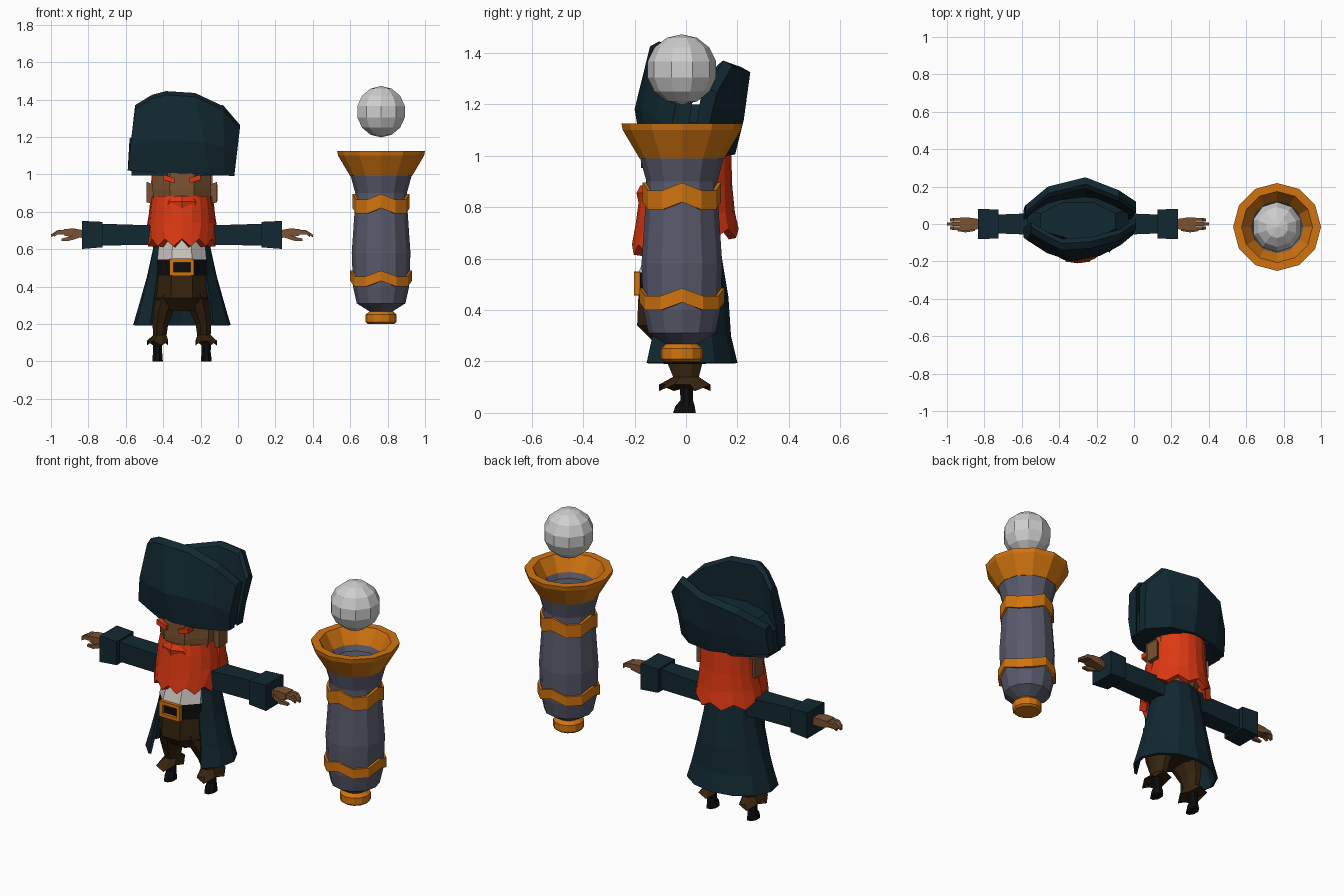
import bpy, bmesh
from math import sin, cos, radians, pi

if "Cube" in bpy.data.objects:
    bpy.data.objects.remove(bpy.data.objects["Cube"])


def material(name, r, g, b):
    m = bpy.data.materials.new(name)
    m.use_nodes = True
    m.diffuse_color = (r, g, b, 1)
    bsdf = next(n for n in m.node_tree.nodes if n.type == 'BSDF_PRINCIPLED')
    bsdf.inputs["Base Color"].default_value = (r, g, b, 1)
    return m


NAVY = material("navy cloth", .006, .021, .031)
RED = material("red hair", .72, .04, .006)
SKIN = material("brown skin", .2, .085, .031)
BROWN = material("dark brown cloth", .037, .017, .005)
BLACK = material("black leather", .004, .004, .004)
ORANGE = material("orange brass", .64, .175, .005)
IRON = material("blue grey iron", .1, .103, .148)
SILVER = material("light grey metal", .62, .62, .62)
WHITE = material("off white shirt", .56, .52, .5)
CX = -.30          # centre of the figure
GX, GY = .765, -.016   # centre of the cannon


def loft(name, rings, mats, closed=True, cap=True, thick=0):
    """Skin a list of point rings; mats is one material or one per band."""
    per_band = isinstance(mats, list)
    slots = list(dict.fromkeys(mats)) if per_band else [mats]
    me = bpy.data.meshes.new(name)
    for m in slots:
        me.materials.append(m)
    bm = bmesh.new()
    vs = [[bm.verts.new(p) for p in ring] for ring in rings]
    n = len(vs[0])
    for k in range(len(vs) - 1):
        for i in range(n if closed else n - 1):
            j = (i + 1) % n
            f = bm.faces.new((vs[k][i], vs[k][j], vs[k + 1][j], vs[k + 1][i]))
            f.material_index = slots.index(mats[k]) if per_band else 0
    if cap:
        bm.faces.new(vs[0])
        f = bm.faces.new(vs[-1])
        f.material_index = slots.index(mats[-1]) if per_band else 0
    bmesh.ops.recalc_face_normals(bm, faces=bm.faces)
    bm.to_mesh(me)
    bm.free()
    ob = bpy.data.objects.new(name, me)
    bpy.context.collection.objects.link(ob)
    if thick:
        mod = ob.modifiers.new("thickness", 'SOLIDIFY')
        mod.thickness = thick
        mod.offset = -1
    return ob


def octagon(cx, cy, z, rx, ry, jag=0):
    """Eight-sided ring with flat sides facing the axes."""
    k = 1 / cos(pi / 8)
    return [(CX + cx + rx * k * cos(pi / 8 + i * pi / 4),
             cy + ry * k * sin(pi / 8 + i * pi / 4), z + jag * (i % 2)) for i in range(8)]


def rect_x(x, y, z, hy, hz):
    """Rectangular ring across the x axis."""
    return [(CX + x, y + a * hy, z + b * hz) for a, b in ((-1, -1), (1, -1), (1, 1), (-1, 1))]


def box(name, x0, x1, y, z, hy, hz, mat):
    return loft(name, [rect_x(x0, y, z, hy, hz), rect_x(x1, y, z, hy, hz)], mat)


def lathe(name, profile, mats, zig=0, cap=True):
    """Twelve-sided turned part; zig raises every third corner."""
    rings = [[(GX + r * cos(i * pi / 6), GY + r * sin(i * pi / 6), z + (0 if i % 3 else zig))
              for i in range(12)] for r, z in profile]
    return loft(name, rings, mats, cap=cap)


def shell(name, rows, centre, n, mat, jag=0, thick=.02):
    """Open wrap around the figure; rows are (z, rx, ry, cy, half angle)."""
    rings = []
    for k, (z, rx, ry, cy, h) in enumerate(rows):
        ts = [radians(centre + h * (2 * i / n - 1)) for i in range(n + 1)]
        rings.append([(CX + rx * sin(t), cy - ry * cos(t),
                       z + (jag * (i % 2) if k == len(rows) - 1 else 0))
                      for i, t in enumerate(ts)])
    return loft(name, rings, mat, closed=False, cap=False, thick=thick)


# Cannon: barrel, flared muzzle with bore, zigzag bands, end knob
lathe("cannon_barrel", [(.05, .26), (.13, .31), (.15, .40), (.157, .58), (.142, .80),
                        (.138, .90), (.165, 1.0)], IRON)
lathe("cannon_muzzle", [(.165, .99), (.23, 1.10), (.235, 1.125), (.19, 1.125), (.14, 1.04),
                        (.125, 1.01)], [ORANGE] * 4 + [IRON])
for label, z, r, h in (("lower", .40, .165, .055), ("upper", .79, .153, .075)):
    lathe(label + "_band", [(r - .03, z), (r, z), (r, z + h), (r - .03, z + h)], ORANGE, zig=.03)
lathe("cannon_knob", [(.07, .2), (.082, .21), (.082, .25), (.06, .27)], ORANGE)

# Cannon ball
me = bpy.data.meshes.new("cannon_ball")
bm = bmesh.new()
bmesh.ops.create_uvsphere(bm, u_segments=10, v_segments=7, radius=.137)
bmesh.ops.translate(bm, verts=bm.verts, vec=(GX, GY, 1.335))
bm.to_mesh(me)
bm.free()
me.materials.append(SILVER)
bpy.context.collection.objects.link(bpy.data.objects.new("cannon_ball", me))

# Torso: trousers, belt and shirt
loft("torso", [octagon(0, -.02, .27, .10, .10), octagon(0, -.04, .34, .138, .15),
               octagon(0, -.045, .46, .137, .14), octagon(0, -.045, .545, .132, .14),
               octagon(0, -.03, .66, .115, .11), octagon(0, 0, .75, .09, .08)],
     [BROWN, BROWN, BLACK, WHITE, WHITE])
for s in (-1, 1):
    box("buckle_side", s * .045, s * .066, -.19, .503, .012, .045, ORANGE)
    box("buckle_bar", -.05, .05, -.19, .503 + s * .036, .012, .01, ORANGE)

# Long coat open at the front
shell("coat", [(.755, .09, .08, .01, 140), (.70, .15, .115, .005, 135), (.60, .158, .14, 0, 130),
               (.45, .19, .165, 0, 135), (.3, .232, .175, 0, 138), (.195, .262, .2, 0, 140)],
      180, 10, NAVY, thick=.015)

for s, side in ((-1, "right"), (1, "left")):
    # Legs with ragged cuffs, and boots
    loft(side + "_leg", [octagon(s * .07, -.02, .36, .068, .13), octagon(s * .1, -.015, .27, .058, .095),
                         octagon(s * .115, -.005, .2, .042, .07), octagon(s * .118, 0, .14, .036, .05),
                         octagon(s * .13, -.005, .085, .057, .1, .025)], BROWN)
    loft(side + "_boot", [octagon(s * .13, 0, .12, .026, .026), octagon(s * .13, .003, .05, .024, .024),
                          octagon(s * .13, -.004, .025, .027, .038),
                          octagon(s * .13, -.006, 0, .028, .044)], BLACK)
    # Sleeve and turned-back cuff
    loft(side + "_sleeve", [rect_x(s * .08, 0, .675, .07, .065), rect_x(s * .18, 0, .675, .06, .053),
                            rect_x(s * .44, 0, .678, .05, .058)], NAVY)
    loft(side + "_cuff", [rect_x(s * .425, 0, .678, .078, .068), rect_x(s * .535, 0, .676, .08, .075)], NAVY)
    # Hand: palm, drooping fingers and thumb
    loft(side + "_palm", [rect_x(s * .52, 0, .68, .025, .02), rect_x(s * .58, 0, .687, .034, .024),
                          rect_x(s * .63, 0, .69, .034, .017)], SKIN)
    for k in (-1, 0, 1):
        loft(side + "_finger", [rect_x(s * .62, k * .023, .692, .01, .013),
                                rect_x(s * .665, k * .022, .69, .01, .011),
                                rect_x(s * (.70 - .015 * abs(k)), k * .021, .672, .008, .007)], SKIN)
    loft(side + "_thumb", [rect_x(s * .55, -.025, .675, .012, .014), rect_x(s * .60, -.033, .656, .012, .011),
                           rect_x(s * .645, -.03, .65, .008, .006)], SKIN)
    # Ears and slanted brows
    loft(side + "_ear", [rect_x(s * .14, .01, .89, .025, .05), rect_x(s * .188, .025, .905, .04, .055),
                         rect_x(s * .19, .03, .90, .025, .035)], SKIN)
    loft(side + "_brow", [rect_x(s * .04, -.163, .966, .012, .014), rect_x(s * .1, -.15, .985, .025, .014)], RED)

# Head, beard and back hair
loft("head", [octagon(0, -.01, .70, .10, .10), octagon(0, -.01, .80, .145, .14),
              octagon(0, -.005, .92, .157, .152), octagon(0, 0, 1.04, .155, .155)], SKIN)
shell("beard", [(.885, .16, .165, -.005, 88), (.83, .168, .178, -.005, 92), (.74, .18, .19, -.005, 88),
                (.615, .19, .205, -.005, 72)], 0, 10, RED, jag=.04, thick=.04)
shell("moustache", [(.885, .1, .172, -.005, 60), (.855, .135, .188, -.005, 60), (.82, .15, .18, -.005, 65)],
      0, 4, RED)
shell("back_hair", [(1.03, .163, .17, .005, 82), (.88, .168, .175, .005, 84), (.78, .178, .185, .005, 92),
                    (.68, .195, .2, .005, 94)], 180, 10, RED, jag=.035, thick=.03)


# Two-cornered hat: crown between upturned front and back brims
def brim(name, stations, inward):
    rings = []
    for xb, zb, xt, zt, yb, yt in stations:
        xm, zm = xb * .6 + xt * .4, zb * .6 + zt * .4
        rings.append([(xb, yb * .85, zb), (xm, yb, zm), (xt, yt, zt - .02),
                      (xt, yt + inward * .6, zt), (xt, yt + inward, zt - .02),
                      (xb, yb * .6 + inward * .5, zb)])
    loft(name, rings, NAVY)


brim("hat_front_brim", [(-.59, 1.02, -.55, 1.37, -.085, -.05), (-.47, 1.012, -.46, 1.425, -.155, -.105),
                        (-.30, 1.005, -.385, 1.445, -.2, -.14), (-.15, 1, -.23, 1.435, -.17, -.13),
                        (-.07, .995, -.08, 1.365, -.115, -.09), (-.02, .99, .01, 1.265, -.06, -.03)], .06)
brim("hat_back_brim", [(-.59, 1.02, -.58, 1.19, .09, .10), (-.47, 1.012, -.46, 1.29, .17, .2),
                       (-.28, 1.005, -.26, 1.345, .225, .25), (-.13, 1, -.08, 1.37, .19, .18),
                       (-.02, .99, .01, 1.265, .085, .12)], -.06)
loft("hat_crown", [octagon(0, .005, .995, .27, .15), octagon(0, .01, 1.13, .27, .15),
                   octagon(0, .015, 1.2, .2, .1)], NAVY)
